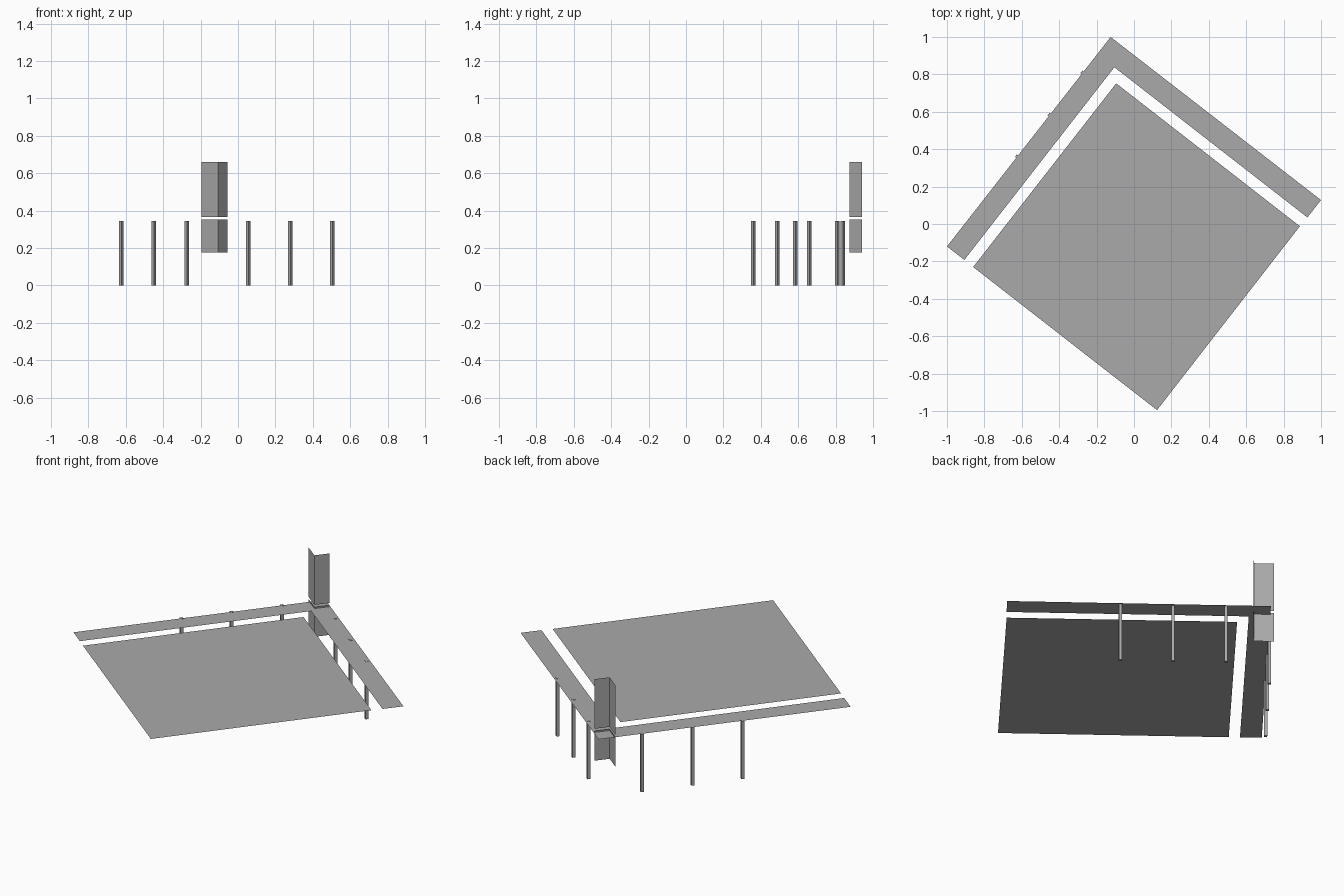
import bpy
from mathutils import Vector

if "Cube" in bpy.data.objects:
    bpy.data.objects.remove(bpy.data.objects["Cube"])

mat = bpy.data.materials.new("mid_grey")
mat.diffuse_color = (0.4, 0.4, 0.4, 1)
mat.use_nodes = True
mat.node_tree.nodes["Principled BSDF"].inputs["Base Color"].default_value = mat.diffuse_color


def make(name, verts, faces):
    mesh = bpy.data.meshes.new(name)
    mesh.from_pydata(verts, [], faces)
    mesh.materials.append(mat)
    obj = bpy.data.objects.new(name, mesh)
    bpy.context.collection.objects.link(obj)
    return obj


def extrude_path(name, path, z0, z1, closed=False):
    """Raise a plan path into thin vertical walls, capped when closed."""
    n = len(path)
    verts = [(x, y, z) for z in (z0, z1) for x, y in path]
    faces = [(i, (i + 1) % n, (i + 1) % n + n, i + n)
             for i in range(n if closed else n - 1)]
    if closed:
        faces += [tuple(reversed(range(n))), tuple(range(n, 2 * n))]
    return make(name, verts, faces)


LEVEL = 0.343

# Floor slab sheet
floor = [(-0.86, -0.23), (0.123, -0.995), (0.887, -0.012), (-0.095, 0.752)]
make("floor_sheet", [(x, y, LEVEL) for x, y in floor], [(0, 1, 2, 3)])

# Mitred walkway wrapping the two rear sides
walk = [(-1.0, -0.12), (-0.907, -0.192), (-0.105, 0.838),
        (0.927, 0.035), (1.0, 0.128), (-0.125, 1.0)]
make("walkway", [(x, y, LEVEL) for x, y in walk],
     [(0, 1, 2, 5), (5, 2, 3, 4)])

# Folded corner panels, below and above the walkway
corner = [(-0.195, 0.941), (-0.118, 0.881), (-0.108, 0.875), (-0.056, 0.941)]
extrude_path("lower_corner_panel", corner, 0.175, 0.352)
extrude_path("upper_corner_panel", corner, 0.365, 0.66)

# Square posts aligned with the walkway
u = Vector((0.618, 0.786)) * 0.0085
v = Vector((0.786, -0.618)) * 0.0085
posts = [(-0.625, 0.36), (-0.45, 0.583), (-0.275, 0.808),
         (0.055, 0.838), (0.28, 0.66), (0.505, 0.487)]
for i, p in enumerate(posts):
    c = Vector(p)
    ring = [tuple(c + a * u + b * v)
            for a, b in ((-1, -1), (-1, 1), (1, 1), (1, -1))]
    extrude_path(f"post_{i + 1}", ring, 0, 0.345, closed=True)
